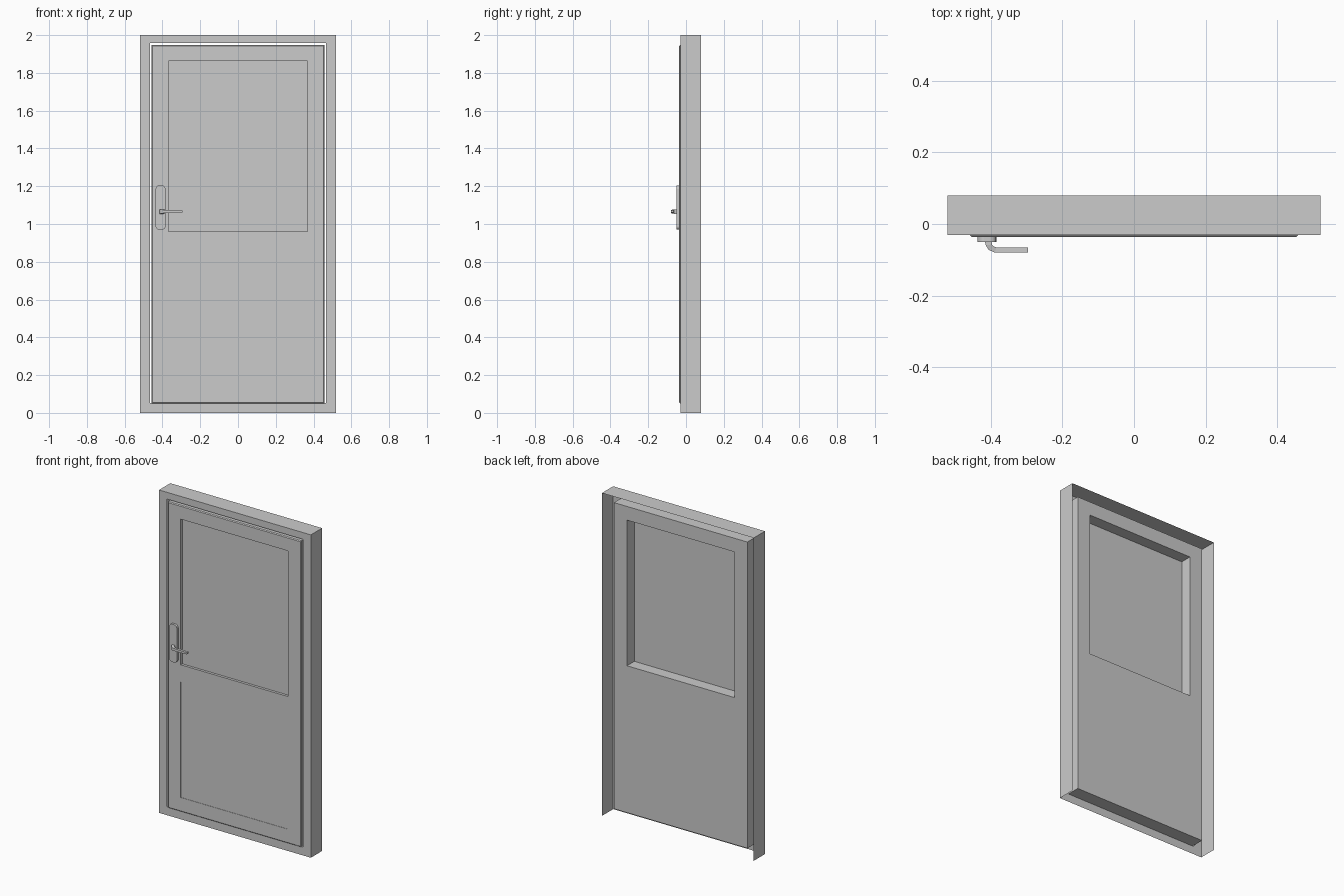
import bpy, bmesh, math
from mathutils import Vector

if "Cube" in bpy.data.objects:
    bpy.data.objects.remove(bpy.data.objects["Cube"])


def finish(name, bm, normals=True):
    if normals:
        bmesh.ops.recalc_face_normals(bm, faces=bm.faces[:])
    me = bpy.data.meshes.new(name)
    bm.to_mesh(me)
    bm.free()
    ob = bpy.data.objects.new(name, me)
    bpy.context.collection.objects.link(ob)
    return ob


def box(bm, x0, x1, y0, y1, z0, z1):
    verts = bmesh.ops.create_cube(bm, size=1)["verts"]
    for v in verts:
        v.co = Vector(((x0 + x1) / 2 + v.co.x * (x1 - x0),
                       (y0 + y1) / 2 + v.co.y * (y1 - y0),
                       (z0 + z1) / 2 + v.co.z * (z1 - z0)))


def quad(bm, *pts):
    bm.faces.new([bm.verts.new(p) for p in pts])


# Frame: open-backed casing with a front ring and outer walls on three sides
W, H, F, B = 0.52, 2.0, -0.03, 0.08
bm = bmesh.new()
outer = [(-W, 0), (W, 0), (W, H), (-W, H)]
inner = [(-0.465, 0.053), (0.465, 0.053), (0.465, 1.958), (-0.465, 1.958)]
for i in range(4):
    j = (i + 1) % 4
    (ax, az), (bx, bz), (cx, cz), (dx, dz) = outer[i], outer[j], inner[j], inner[i]
    quad(bm, (ax, F, az), (bx, F, bz), (cx, F, cz), (dx, F, dz))
    if i > 0:
        quad(bm, (bx, F, bz), (ax, F, az), (ax, B, az), (bx, B, bz))
bmesh.ops.remove_doubles(bm, verts=bm.verts[:], dist=1e-5)
finish("door_frame", bm, normals=False)

# Leaf: slab with a small chamfer around the front
LF, LB = -0.036, 0.052
bm = bmesh.new()
box(bm, -0.457, 0.457, LF, LB, 0.05, 1.947)
front = [e for e in bm.edges if all(v.co.y < 0 for v in e.verts)]
bmesh.ops.bevel(bm, geom=front, offset=0.005, segments=1, affect='EDGES')
leaf = finish("door_leaf", bm)

# Through opening for the window and shallow recess for the lower panel
for y1, z0, z1 in ((0.2, 0.96, 1.862), (LF + 0.002, 0.138, 0.855)):
    bm = bmesh.new()
    box(bm, -0.368, 0.368, -0.2, y1, z0, z1)
    cutter = finish("cutter", bm)
    cutter.hide_render = True
    mod = leaf.modifiers.new("cut", 'BOOLEAN')
    mod.operation, mod.solver, mod.object = 'DIFFERENCE', 'EXACT', cutter
    bpy.context.view_layer.objects.active = leaf
    bpy.ops.object.modifier_apply(modifier=mod.name)
    bpy.data.objects.remove(cutter)

# Window pane
bm = bmesh.new()
quad(bm, (-0.368, -0.02, 0.96), (0.368, -0.02, 0.96),
     (0.368, -0.02, 1.862), (-0.368, -0.02, 1.862))
finish("window_pane", bm, normals=False)

# Handle back plate: rounded rectangle extruded forward
bm = bmesh.new()
cx, cz, hw, hh, r, n = -0.41, 1.087, 0.026, 0.117, 0.018, 4
ring = []
for k, (sx, sz) in enumerate(((1, 1), (-1, 1), (-1, -1), (1, -1))):
    for s in range(n + 1):
        a = math.pi / 2 * (k + s / n)
        ring.append(bm.verts.new((cx + sx * (hw - r) + r * math.cos(a), LF,
                                  cz + sz * (hh - r) + r * math.sin(a))))
ext = bmesh.ops.extrude_face_region(bm, geom=[bm.faces.new(ring)])["geom"]
for v in ext:
    if isinstance(v, bmesh.types.BMVert):
        v.co.y = -0.05
finish("handle_plate", bm)

# Lever: bent bar tapering toward its free end
path = [(-0.416, -0.048, -0.397, -0.048, 0.012), (-0.413, -0.06, -0.396, -0.057, 0.012),
        (-0.405, -0.072, -0.391, -0.063, 0.010), (-0.388, -0.08, -0.384, -0.065, 0.008),
        (-0.295, -0.08, -0.295, -0.065, 0.006)]
bm = bmesh.new()
zc, prev = 1.066, None
for ax, ay, bx, by, h in path:
    sec = [bm.verts.new(p) for p in ((ax, ay, zc - h), (bx, by, zc - h),
                                     (bx, by, zc + h), (ax, ay, zc + h))]
    if prev:
        for i in range(4):
            j = (i + 1) % 4
            bm.faces.new((prev[i], prev[j], sec[j], sec[i]))
    else:
        bm.faces.new(sec)
    prev = sec
bm.faces.new(prev)
finish("handle_lever", bm)
